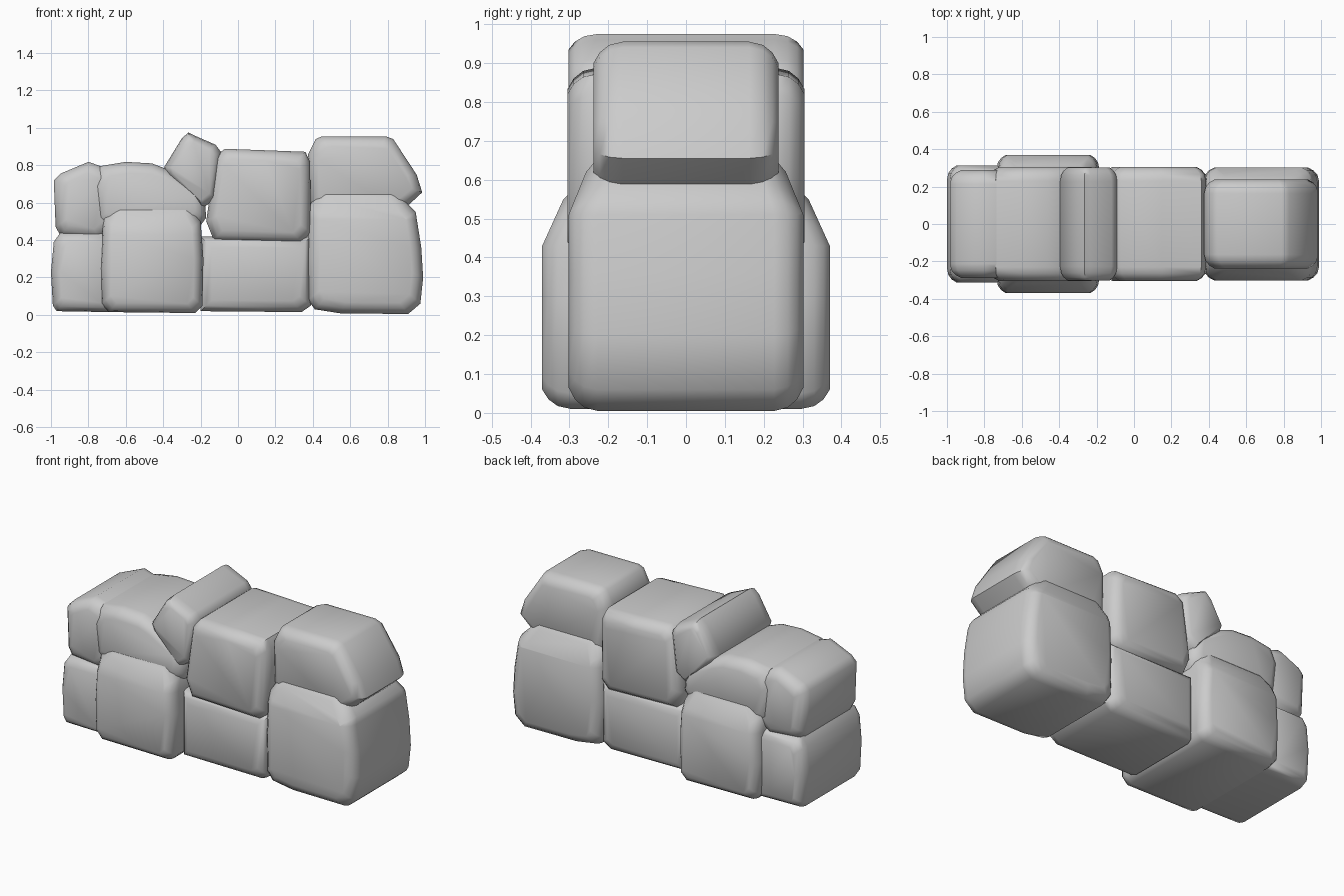
import bpy, bmesh, math


def block(name, profile, w, inset=0.06, taper=None):
    """Soft stone: x-z profile lofted along y with rounded rims.
    taper = (z0, z1, k): narrow the width to k times between z0 and z1."""
    bm = bmesh.new()
    xs, zs = [p[0] for p in profile], [p[1] for p in profile]
    cx, cz = (min(xs) + max(xs)) / 2, (min(zs) + max(zs)) / 2
    hx, hz = (max(xs) - min(xs)) / 2, (max(zs) - min(zs)) / 2
    half = [(w, 1.0), (w - 0.016, 0.5), (w - 0.04, 0.15), (w - 0.075, 0.0)]
    rings = [(-y, d) for y, d in half] + [(y, d) for y, d in reversed(half)]
    loops = []
    for y, d in rings:
        kx, kz = 1 - d * inset / hx, 1 - d * inset / hz
        loops.append([bm.verts.new((cx + (x - cx) * kx, y, cz + (z - cz) * kz))
                      for x, z in profile])
    n = len(profile)
    for a, b in zip(loops, loops[1:]):
        for i in range(n):
            j = (i + 1) % n
            bm.faces.new((a[i], a[j], b[j], b[i]))
    bm.faces.new(loops[0])
    bm.faces.new(list(reversed(loops[-1])))
    if taper:
        z0, z1, k = taper
        for z in (z0, z1):
            bmesh.ops.bisect_plane(bm, geom=bm.verts[:] + bm.edges[:] + bm.faces[:],
                                   plane_co=(0, 0, z), plane_no=(0, 0, 1))
        for v in bm.verts:
            t = min(1, max(0, (v.co.z - z0) / (z1 - z0)))
            v.co.y *= 1 + (k - 1) * t
    bmesh.ops.recalc_face_normals(bm, faces=bm.faces[:])
    me = bpy.data.meshes.new(name)
    bm.to_mesh(me)
    bm.free()
    ob = bpy.data.objects.new(name, me)
    bpy.context.collection.objects.link(ob)
    bpy.ops.object.select_all(action='DESELECT')
    ob.select_set(True)
    bpy.context.view_layer.objects.active = ob
    bpy.ops.object.shade_smooth_by_angle(angle=math.radians(52))
    return ob


# Left end stones
block("left_end_lower_stone",
      [(-0.97, 0.02), (-0.68, 0.015), (-0.68, 0.44), (-0.95, 0.44), (-0.985, 0.39),
       (-1.0, 0.23), (-0.99, 0.05)], 0.312, 0.05)
block("left_end_upper_stone",
      [(-0.95, 0.425), (-0.74, 0.40), (-0.66, 0.46), (-0.66, 0.77), (-0.80, 0.818),
       (-0.95, 0.755), (-0.985, 0.72), (-0.975, 0.47)], 0.288, 0.06)

# Wide stone and the one resting on it
block("wide_lower_stone",
      [(-0.69, 0.015), (-0.23, 0.01), (-0.19, 0.05), (-0.185, 0.30), (-0.20, 0.50),
       (-0.25, 0.60), (-0.66, 0.60), (-0.72, 0.52), (-0.735, 0.25), (-0.73, 0.06)],
      0.37, 0.05, (0.43, 0.56, 0.84))
block("left_upper_stone",
      [(-0.70, 0.45), (-0.22, 0.45), (-0.17, 0.52), (-0.18, 0.64), (-0.37, 0.775),
       (-0.46, 0.81), (-0.60, 0.818), (-0.74, 0.795), (-0.78, 0.70), (-0.76, 0.50)],
      0.305, 0.06)

# Tilted stone
block("tilted_stone",
      [(-0.19, 0.57), (-0.12, 0.62), (-0.09, 0.87), (-0.12, 0.91), (-0.235, 0.96),
       (-0.265, 0.975), (-0.30, 0.945), (-0.395, 0.79), (-0.38, 0.75)], 0.302, 0.04)

# Middle stones
block("middle_lower_stone",
      [(-0.20, 0.02), (0.34, 0.015), (0.39, 0.05), (0.39, 0.42), (-0.20, 0.42)],
      0.288, 0.06)
block("middle_upper_stone",
      [(-0.13, 0.40), (0.34, 0.385), (0.39, 0.44), (0.385, 0.82), (0.36, 0.872),
       (0.15, 0.88), (-0.07, 0.888), (-0.12, 0.85), (-0.17, 0.50)], 0.305, 0.055)

# Right end stones
block("right_lower_stone",
      [(0.41, 0.03), (0.55, 0.008), (0.91, 0.005), (0.975, 0.06), (0.99, 0.20),
       (0.98, 0.36), (0.95, 0.55), (0.91, 0.59), (0.84, 0.68), (0.44, 0.68),
       (0.38, 0.58), (0.37, 0.30), (0.375, 0.08)], 0.302, 0.06, (0.51, 0.68, 0.77))
block("right_upper_stone",
      [(0.46, 0.52), (0.84, 0.53), (0.92, 0.595), (0.985, 0.655), (0.955, 0.75),
       (0.83, 0.94), (0.79, 0.955), (0.45, 0.955), (0.415, 0.94), (0.375, 0.86),
       (0.38, 0.60)], 0.238, 0.055)
